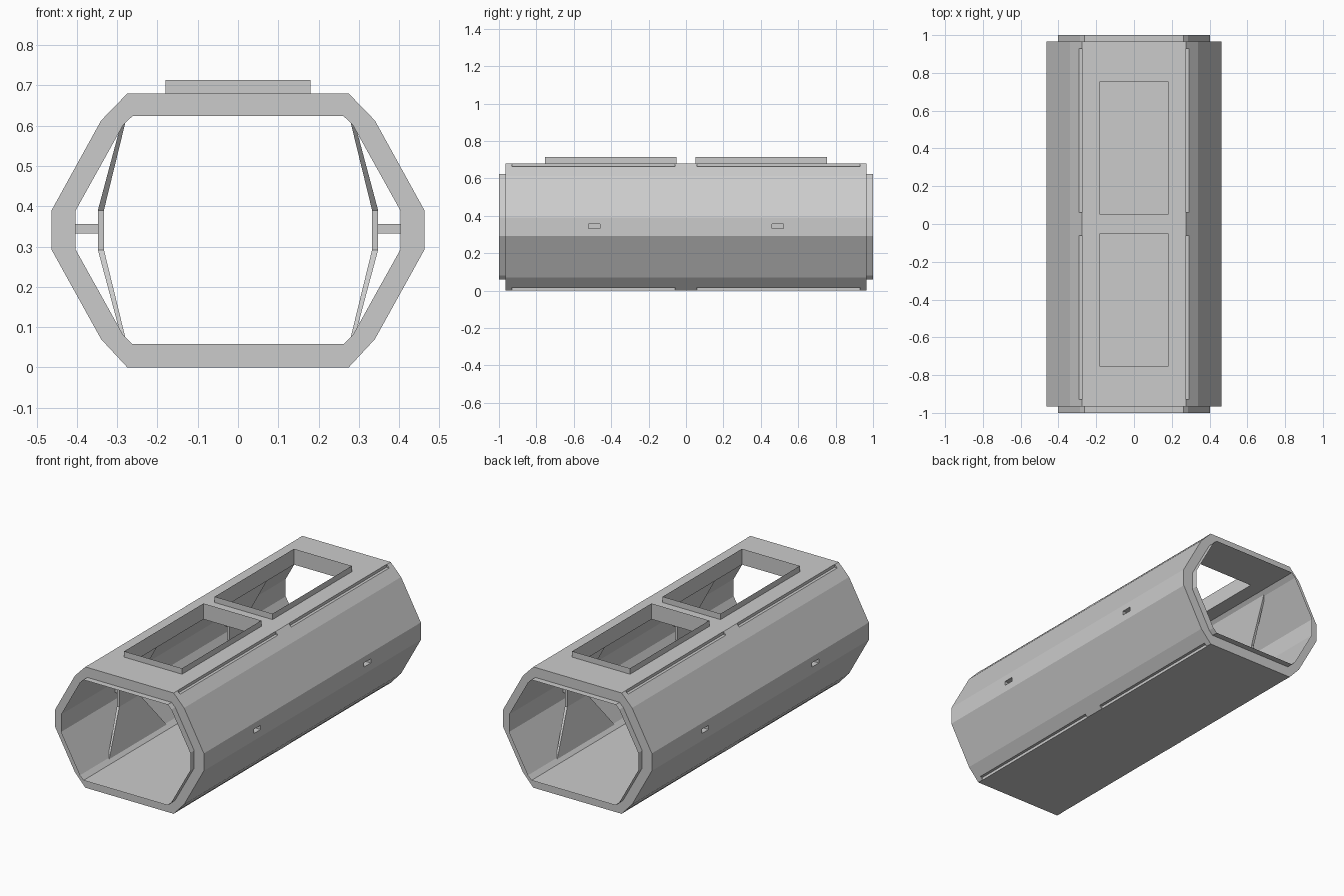
import bpy, bmesh

if "Cube" in bpy.data.objects:
    bpy.data.objects.remove(bpy.data.objects["Cube"])

OUTER = [(.275, 0), (.34, .07), (.463, .292), (.463, .39), (.34, .613), (.275, .68)]
INNER = [(.262, .058), (.285, .08), (.403, .292), (.403, .39), (.285, .602), (.262, .624)]


def make(name, verts, faces, fix_normals=True):
    mesh = bpy.data.meshes.new(name)
    mesh.from_pydata(verts, [], faces)
    if fix_normals:
        bm = bmesh.new()
        bm.from_mesh(mesh)
        bmesh.ops.recalc_face_normals(bm, faces=bm.faces)
        bm.to_mesh(mesh)
        bm.free()
    obj = bpy.data.objects.new(name, mesh)
    bpy.context.collection.objects.link(obj)
    return obj


def ring(half, y):
    """Full closed cross-section from its right half."""
    pts = half + [(-x, z) for x, z in reversed(half)]
    return [(x, y, z) for x, z in pts]


def bridge(a, b, n):
    """Quads joining two n-point loops starting at indices a and b."""
    return [(a + i, a + (i + 1) % n, b + (i + 1) % n, b + i) for i in range(n)]


def box(name, x, y, z):
    v = [(a, b, c) for c in z for a, b in ((x[0], y[0]), (x[1], y[0]), (x[1], y[1]), (x[0], y[1]))]
    return make(name, v, bridge(0, 4, 4) + [(3, 2, 1, 0), (4, 5, 6, 7)])


def cut(target, cutter):
    mod = target.modifiers.new("cut", 'BOOLEAN')
    mod.operation = 'DIFFERENCE'
    mod.solver = 'EXACT'
    mod.object = cutter
    bpy.context.view_layer.objects.active = target
    bpy.ops.object.modifier_apply(modifier=mod.name)
    bpy.data.objects.remove(cutter)


# Hull: thick faceted tube along y
E = .965
hull = make("hull", ring(OUTER, -E) + ring(OUTER, E) + ring(INNER, E) + ring(INNER, -E),
            bridge(0, 12, 12) + bridge(12, 24, 12) + bridge(24, 36, 12) + bridge(36, 0, 12))

# Thin lips standing out of both ends
for s, side in ((-1, "front"), (1, "back")):
    make(side + "_lip", ring(INNER, s * E) + ring(INNER, s), bridge(0, 12, 12))

for s, end in ((-1, "front"), (1, "back")):
    # Roof hatch opening with a raised thin rim
    y0, y1 = sorted((s * .05, s * .755))
    cut(hull, box("cutter", (-.18, .18), (y0, y1), (.55, .8)))
    rect = [(-.18, y0), (.18, y0), (.18, y1), (-.18, y1)]
    make(end + "_hatch_rim", [(x, y, z) for z in (.68, .713) for x, y in rect], bridge(0, 4, 4))

    for m, side in ((-1, "left"), (1, "right")):
        c = s * .49
        # Shallow notches along the top and bottom corner edges
        xs = sorted((m * .274, m * .31))
        ys = sorted((s * .06, s * .93))
        cut(hull, box("cutter", xs, ys, (.664, .72)))
        cut(hull, box("cutter", xs, ys, (-.04, .016)))
        # Slot through the wall, continued by a hollow tube to the panel
        cut(hull, box("cutter", sorted((m * .38, m * .5)), (c - .03, c + .03), (.332, .356)))
        slot = [(c - .03, .332), (c + .03, .332), (c + .03, .356), (c - .03, .356)]
        make(f"{end}_{side}_strut", [(m * x, y, z) for x in (.345, .404) for y, z in slot],
             bridge(0, 4, 4))
        # Waisted inner panel: inner x, outer x, z, half width
        rows = [(.28, .29, .075, .255), (.333, .348, .292, .09),
                (.333, .348, .39, .09), (.28, .29, .607, .255)]
        v, f = [], []
        for xi, xo, z, w in rows:
            v += [(m * xi, c - w, z), (m * xo, c - w, z), (m * xo, c + w, z), (m * xi, c + w, z)]
        for k in range(3):
            f += bridge(4 * k, 4 * k + 4, 4)
        make(f"{end}_{side}_panel", v, f + [(0, 1, 2, 3), (12, 13, 14, 15)])
